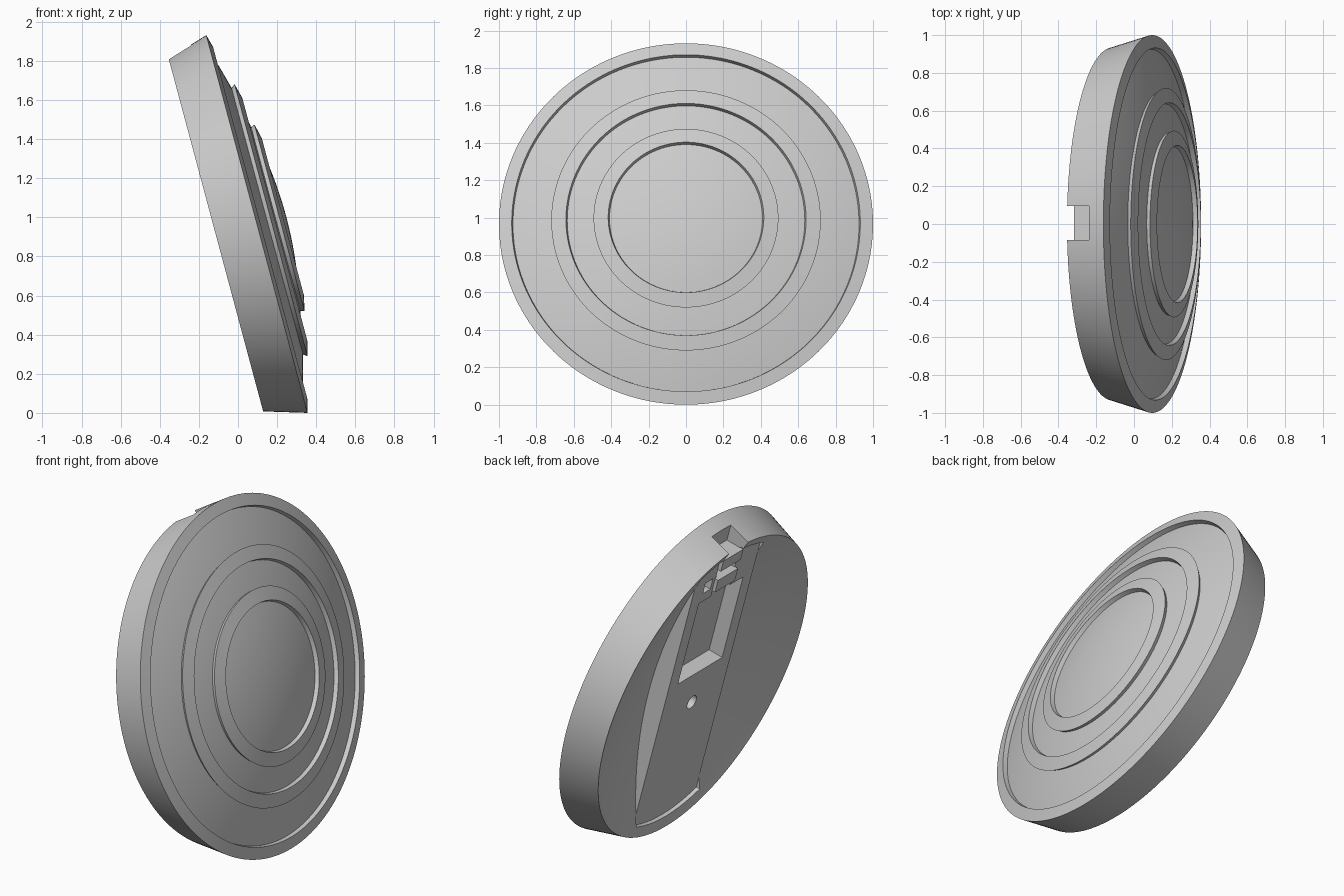
import bpy, bmesh, math
from mathutils import Matrix

cube = bpy.data.objects.get("Cube")
if cube:
    bpy.data.objects.remove(cube, do_unlink=True)

grey = bpy.data.materials.new("light_grey")
grey.use_nodes = True
colour = (0.6, 0.6, 0.6, 1)
grey.diffuse_color = colour
grey.node_tree.nodes["Principled BSDF"].inputs["Base Color"].default_value = colour

SEGMENTS = 160
BACK = -0.217           # level of the back rim along the disc axis
DISH = BACK + 0.175     # deepest level of the hollow back
STRIP = BACK + 0.042    # level of the flat mounting strip across the back
OUT = BACK - 0.1        # safely behind the back rim
PLACE = Matrix.Translation((0.0965, 0, 0.966)) @ Matrix.Rotation(math.radians(75), 4, 'Y')


def finish(bm, name):
    bmesh.ops.recalc_face_normals(bm, faces=bm.faces[:])
    mesh = bpy.data.meshes.new(name)
    bm.to_mesh(mesh)
    bm.free()
    mesh.materials.append(grey)
    obj = bpy.data.objects.new(name, mesh)
    bpy.context.collection.objects.link(obj)
    return obj


def lathe(name, profile):
    """Revolve (radius, level) points about the disc axis; both ends lie on the axis."""
    bm = bmesh.new()
    rings = []
    for r, w in profile:
        if r == 0:
            rings.append([bm.verts.new((0, 0, w))] * SEGMENTS)
        else:
            angles = [math.tau * i / SEGMENTS for i in range(SEGMENTS)]
            rings.append([bm.verts.new((r * math.cos(a), r * math.sin(a), w)) for a in angles])
    for a, b in zip(rings, rings[1:]):
        for i in range(SEGMENTS):
            j = (i + 1) % SEGMENTS
            corners = list(dict.fromkeys((a[i], a[j], b[j], b[i])))
            bm.faces.new(corners)
    return finish(bm, name)


def box(name, up, across, level):
    """Box from (min, max) ranges: up the disc, across it and along its axis."""
    bm = bmesh.new()
    bmesh.ops.create_cube(bm, size=1)
    ranges = [(-up[1], -up[0]), across, level]
    for v in bm.verts:
        for k, (lo, hi) in enumerate(ranges):
            v.co[k] = lo if v.co[k] < 0 else hi
    return finish(bm, name)


def drum(name, up, radius, level):
    bm = bmesh.new()
    bmesh.ops.create_cone(bm, cap_ends=True, segments=96, radius1=radius, radius2=radius, depth=1)
    for v in bm.verts:
        v.co.x -= up
        v.co.z = level[0] if v.co.z < 0 else level[1]
    return finish(bm, name)


def combine(target, tool, operation='DIFFERENCE'):
    tool.hide_render = True
    mod = target.modifiers.new("combine", 'BOOLEAN')
    mod.operation = operation
    mod.solver = 'EXACT'
    mod.object = tool
    bpy.context.view_layer.objects.active = target
    bpy.ops.object.modifier_apply(modifier=mod.name)
    bpy.data.objects.remove(tool, do_unlink=True)


def strip(name, level):
    """Straight-sided strip up the disc with rounded ends."""
    obj = drum(name, 0, 0.88, level)
    combine(obj, box("strip_sides", (-1, 1), (-0.3, 0.3), (level[0] - 1, level[1] + 1)), 'INTERSECT')
    return obj


def dome(r0, w0, r1, w1, steps=8):
    """Shallow curve between two radii, following the square of the radius."""
    points = []
    for i in range(steps + 1):
        r = r0 + (r1 - r0) * i / steps
        t = (r0 * r0 - r * r) / (r0 * r0 - r1 * r1)
        points.append((r, w0 + (w1 - w0) * t))
    return points


# Stepped disc: hollow back, tapered side, three raised rims and domed floors
profile = dome(0.934, BACK, 0, DISH, 16)[::-1]
profile += [(1, 0), (0.932, 0.018)]
profile += dome(0.925, -0.008, 0.706, 0.055)
profile += [(0.72, 0.075), (0.642, 0.095)]
profile += dome(0.635, 0.07, 0.486, 0.1)
profile += [(0.494, 0.12), (0.416, 0.138)]
profile += dome(0.409, 0.114, 0, 0.155)
body = lathe("stepped_disc", profile)

# Mounting strip: raised over the hollow, sunk into the rim at both ends
combine(body, strip("mounting_strip", (STRIP, -0.03)), 'UNION')
combine(body, strip("strip_cutter", (OUT, STRIP)))

# Component pocket, screw hole, cable channel and socket
combine(body, box("pocket_cutter", (0.08, 0.62), (-0.21, 0.21), (OUT, STRIP + 0.09)))
combine(body, drum("hole_cutter", -0.13, 0.042, (OUT, STRIP + 0.08)))
combine(body, box("channel_cutter", (0.6, 1.1), (-0.085, 0.095), (OUT, BACK + 0.13)))
combine(body, box("socket_cutter", (0.68, 0.75), (0.125, 0.195), (OUT, STRIP + 0.05)))

# Cable clamp and strain bar inside the channel
clamp = box("cable_clamp", (0.66, 0.74), (-0.09, 0.1), (STRIP - 0.02, BACK + 0.135))
bar = box("strain_bar", (0.8, 0.87), (-0.09, 0.1), (BACK + 0.02, BACK + 0.135))

for obj in (body, clamp, bar):
    obj.data.transform(PLACE)
    obj.data.update()

bpy.ops.object.select_all(action='DESELECT')
body.select_set(True)
bpy.context.view_layer.objects.active = body
bpy.ops.object.shade_smooth_by_angle(angle=math.radians(25))
